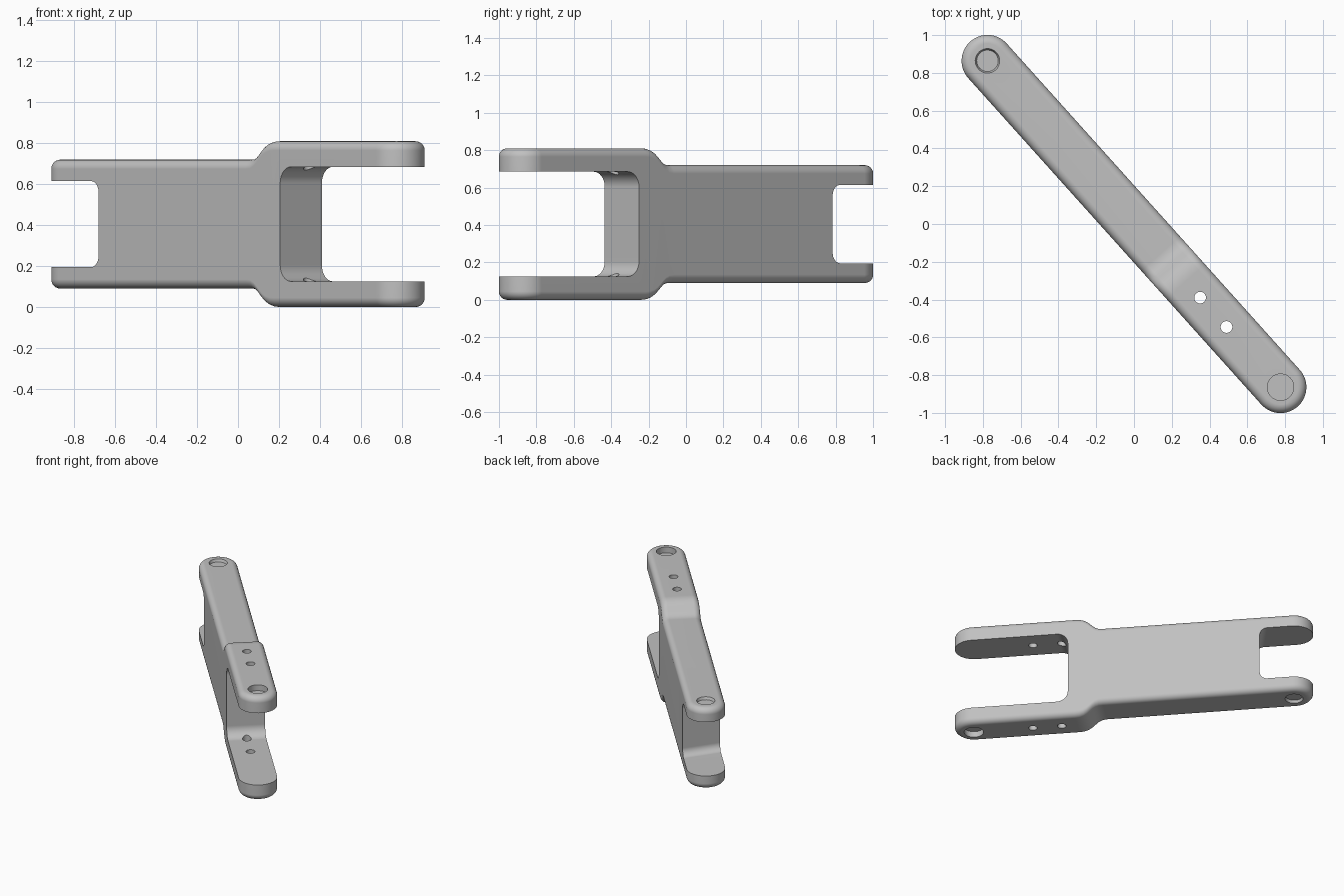
import bpy, bmesh, math
from mathutils import Matrix

if "Cube" in bpy.data.objects:
    bpy.data.objects.remove(bpy.data.objects["Cube"], do_unlink=True)

R = 0.137            # half width of the link
C = 1.161            # pivot distance from the middle
MID = 0.405          # mid height
FILLET = 0.045
TURN = Matrix.Rotation(math.atan2(-1.726, 1.55), 4, 'Z')

grey = bpy.data.materials.new("light_grey")
grey.use_nodes = True
grey.diffuse_color = (0.53, 0.53, 0.53, 1)
grey.node_tree.nodes["Principled BSDF"].inputs["Base Color"].default_value = (0.53, 0.53, 0.53, 1)


def make_object(name, bm):
    """Turn a bmesh laid out along x into an object on the diagonal."""
    bmesh.ops.recalc_face_normals(bm, faces=bm.faces)
    bm.transform(TURN)
    mesh = bpy.data.meshes.new(name)
    bm.to_mesh(mesh)
    bm.free()
    mesh.materials.append(grey)
    ob = bpy.data.objects.new(name, mesh)
    bpy.context.collection.objects.link(ob)
    return ob


# Half height along the link: narrow end, S-shaped step, wide end
STEP = [(0.21, 0.315), (0.24, 0.318), (0.265, 0.329), (0.285, 0.345), (0.305, 0.364),
        (0.325, 0.381), (0.35, 0.395), (0.38, 0.403), (0.41, 0.405)]


def half_height(u):
    if u <= STEP[0][0]:
        return STEP[0][1]
    for (u0, h0), (u1, h1) in zip(STEP, STEP[1:]):
        if u <= u1:
            return h0 + (h1 - h0) * (u - u0) / (u1 - u0)
    return STEP[-1][1]


def half_outline(inset, n=16):
    """One side of the round-ended outline, from tip to tip."""
    r = R - inset
    angles = [math.pi / 2 * i / n for i in range(n + 1)]
    start = [(-C - r * math.cos(a), r * math.sin(a)) for a in angles]
    end = [(C + r * math.sin(a), r * math.cos(a)) for a in angles]
    return start + [(u, r) for u, _ in STEP] + end


# Link body: stacked outlines with rounded top and bottom rims
bm = bmesh.new()
rounds = [math.pi / 2 * i / 6 for i in range(7)]
layers = [(-1, a) for a in reversed(rounds)] + [(1, a) for a in rounds]
loops = []
for side, a in layers:
    half = half_outline(FILLET * (1 - math.cos(a)))
    ring = half + [(u, -v) for u, v in reversed(half[1:-1])]
    loops.append([bm.verts.new((u, v, MID + side * (half_height(u) - FILLET * (1 - math.sin(a)))))
                  for u, v in ring])
count = len(loops[0])
for low, high in zip(loops, loops[1:]):
    for i in range(count):
        j = (i + 1) % count
        bm.faces.new((low[i], low[j], high[j], high[i]))
for ring in (loops[0], loops[-1]):
    for i in range(count // 2):
        corners = [ring[i], ring[i + 1], ring[-i - 1], ring[-i % count]]
        bm.faces.new(list(dict.fromkeys(corners)))
body = make_object("link_body", bm)


def slot_cutter(name, u0, u1, half, radius, slant=0.0):
    """Fork opening with rounded inner corners, cut right across the link."""
    d = 1 if u1 > u0 else -1
    arc = [math.pi / 2 * i / 8 for i in range(9)]
    top = [(u0 + d * radius * (1 - math.cos(a)), half - radius * (1 - math.sin(a))) for a in arc]
    top.append((u1, half))
    profile = top + [(u, -z) for u, z in reversed(top)]
    cut = bmesh.new()
    a, b = [[cut.verts.new((u + slant * v, v, MID + z)) for u, z in profile] for v in (-0.25, 0.25)]
    cut.faces.new(a)
    cut.faces.new(b)
    for i in range(len(a)):
        j = (i + 1) % len(a)
        cut.faces.new((a[i], a[j], b[j], b[i]))
    return make_object(name, cut)


def hole_cutter(name, u, z0, z1, r0, r1, segments=32):
    cut = bmesh.new()
    bmesh.ops.create_cone(cut, cap_ends=True, segments=segments, radius1=r0, radius2=r1,
                          depth=z1 - z0, matrix=Matrix.Translation((u, 0, (z0 + z1) / 2)))
    return make_object(name, cut)


# Fork openings and the two through holes
cutters = [slot_cutter("wide_slot_cutter", 0.461, 1.7, 0.28, 0.08),
           slot_cutter("narrow_slot_cutter", -0.899, -1.7, 0.21, 0.055, -0.234)]
for u in (0.524, 0.733):
    cutters.append(hole_cutter("pin_hole_cutter", u, -0.1, 0.95, 0.031, 0.031))

# Blind pivot recesses, top and bottom of each fork
for u, half, depth, rim, floor in ((C, 0.405, 0.045, 0.07, 0.07), (-C, 0.315, 0.02, 0.065, 0.057)):
    over = rim + (rim - floor) / depth * 0.02
    cutters.append(hole_cutter("top_recess_cutter", u, MID + half - depth, MID + half + 0.02, floor, over))
    cutters.append(hole_cutter("bottom_recess_cutter", u, MID - half - 0.02, MID - half + depth, over, floor))

# Apply the cuts and discard the cutters
bpy.ops.object.select_all(action='DESELECT')
body.select_set(True)
bpy.context.view_layer.objects.active = body
for cutter in cutters:
    cutter.hide_render = True
    mod = body.modifiers.new("cut", 'BOOLEAN')
    mod.operation = 'DIFFERENCE'
    mod.solver = 'EXACT'
    mod.object = cutter
    bpy.ops.object.modifier_apply(modifier=mod.name)
    bpy.data.objects.remove(cutter, do_unlink=True)

# Smooth rims, crisp cut edges
bpy.ops.object.shade_smooth_by_angle(angle=math.radians(32))
weighted = body.modifiers.new("weighted_normals", 'WEIGHTED_NORMAL')
weighted.keep_sharp = True
